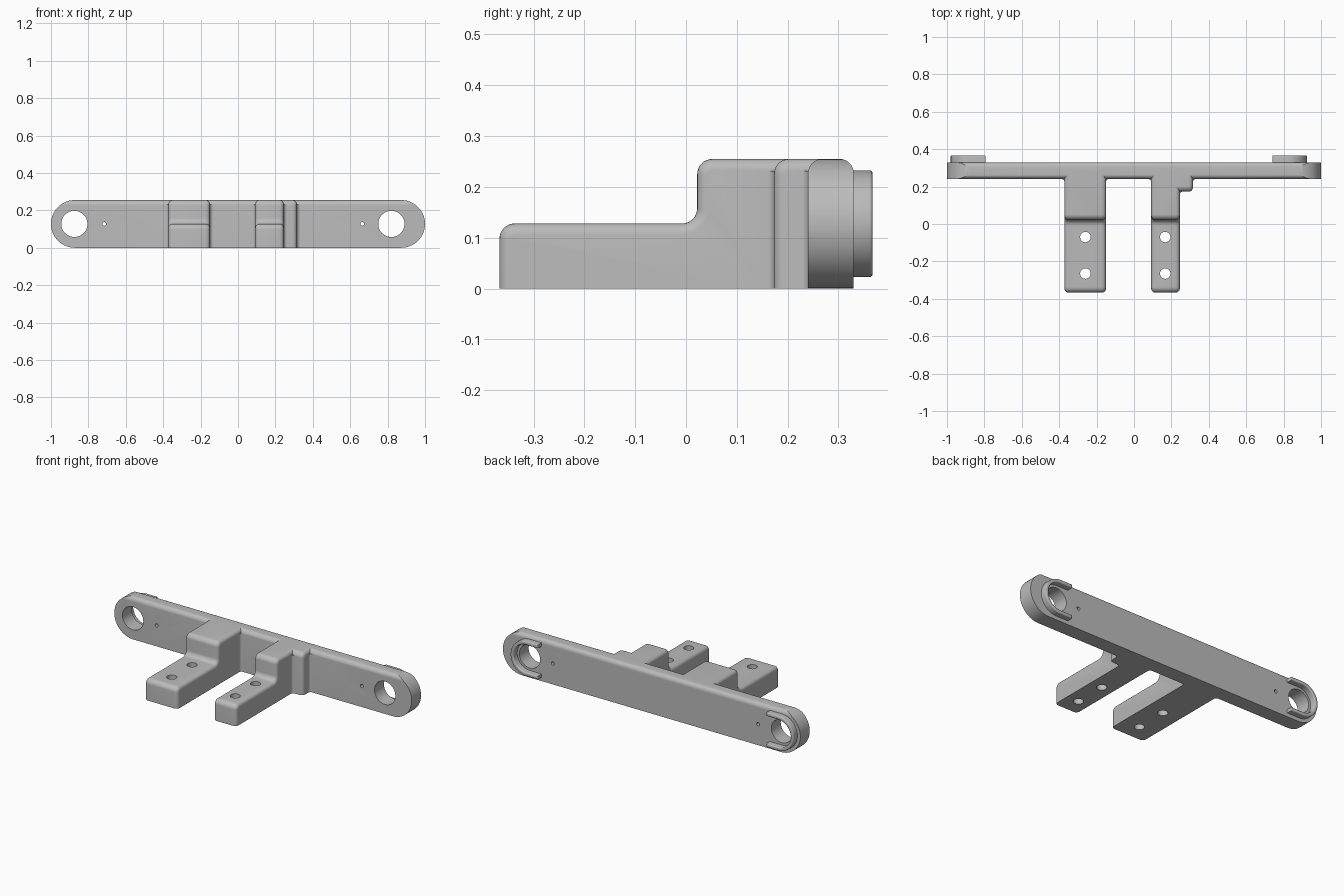
import bpy, bmesh, math
from mathutils import Vector

cube = bpy.data.objects.get("Cube")
if cube:
    bpy.data.objects.remove(cube)

grey = bpy.data.materials.new("plain grey")
grey.use_nodes = True
GREY = (0.5, 0.5, 0.5, 1)
grey.diffuse_color = GREY
grey.node_tree.nodes["Principled BSDF"].inputs["Base Color"].default_value = GREY

H = 0.255            # full height
FRONT, BACK = 0.24, 0.33   # crossbar faces
HOLES = (-0.875, 0.82)     # bore centres


def corner(p, u, v, r, n=8):
    """Arc rounding a square corner p, from direction u to direction v."""
    c = p + (u + v) * r
    return [c - v * r * math.cos(a) - u * r * math.sin(a)
            for a in (math.pi / 2 * i / n for i in range(n + 1))]


def rounded(pts, n=8):
    """Outline from (a, b, radius) corners."""
    out = []
    for i, (a, b, r) in enumerate(pts):
        p = Vector((a, b))
        u = (Vector(pts[i - 1][:2]) - p).normalized()
        v = (Vector(pts[(i + 1) % len(pts)][:2]) - p).normalized()
        for q in (corner(p, u, v, r, n) if r else [p]):
            if not out or (q - out[-1]).length > 1e-5:
                out.append(q)
    if (out[0] - out[-1]).length < 1e-5:
        out.pop()
    return out


PLACE = {"x": lambda p, t: (t, p.x, p.y),
         "y": lambda p, t: (p.x, t, p.y),
         "z": lambda p, t: (p.x, p.y, t)}


def prism(name, outline, axis, lo, hi, bevel=0, choose=None):
    """Extrude an outline along an axis and round the chosen edges."""
    bm = bmesh.new()
    ends = [[bm.verts.new(PLACE[axis](p, t)) for p in outline] for t in (lo, hi)]
    for ring in ends:
        bm.faces.new(ring)
    k = len(outline)
    for i in range(k):
        j = (i + 1) % k
        bm.faces.new((ends[0][i], ends[0][j], ends[1][j], ends[1][i]))
    bmesh.ops.recalc_face_normals(bm, faces=bm.faces)
    if bevel:
        edges = [e for e in bm.edges if choose(e)]
        bmesh.ops.bevel(bm, geom=edges, offset=bevel, segments=5,
                        profile=0.5, affect='EDGES', clamp_overlap=True)
    mesh = bpy.data.meshes.new(name)
    bm.to_mesh(mesh)
    bm.free()
    mesh.materials.append(grey)
    ob = bpy.data.objects.new(name, mesh)
    bpy.context.collection.objects.link(ob)
    return ob


def combine(target, tool, operation):
    """Apply one boolean and discard the tool."""
    mod = target.modifiers.new("cut", 'BOOLEAN')
    mod.operation, mod.solver, mod.object = operation, 'EXACT', tool
    graph = bpy.context.evaluated_depsgraph_get()
    mesh = bpy.data.meshes.new_from_object(target.evaluated_get(graph))
    target.modifiers.clear()
    target.data = mesh
    bpy.data.objects.remove(tool)


def circle(x, y, r, n=48):
    return [Vector((x + r * math.cos(2 * math.pi * i / n),
                    y + r * math.sin(2 * math.pi * i / n))) for i in range(n)]


# Crossbar: round-ended plate with softened long top edges
R = H / 2
body = prism("mounting_bracket",
             rounded([(-1, 0, R), (1, 0, R), (1, H, R), (-1, H, R)], 20),
             "y", FRONT, BACK)
section = rounded([(FRONT, -0.1, 0), (BACK, -0.1, 0), (BACK, H, 0.028), (FRONT, H, 0.028)])
combine(body, prism("bar_section", section, "x", -1.1, 1.1), 'INTERSECT')

# Stepped arms and the short side block
ROOT = 0.285


def outer_edge(e):
    """Side outline edges, leaving the underside and the root square."""
    a, b = (v.co for v in e.verts)
    flat = max(a.z, b.z) < 1e-4
    root = min(a.y, b.y) > ROOT - 1e-4
    return abs(a.x - b.x) < 1e-5 and not flat and not root


step = rounded([(-0.367, 0, 0), (ROOT, 0, 0), (ROOT, H, 0), (0.022, H, 0.03),
                (0.022, 0.128, 0.03), (-0.367, 0.128, 0.03)])
block = rounded([(0.173, 0, 0), (ROOT, 0, 0), (ROOT, H, 0), (0.173, H, 0.03)])
for name, outline, x0, x1 in (("right_arm", step, -0.372, -0.15),
                              ("left_arm", step, 0.092, 0.245),
                              ("side_block", block, 0.19, 0.315)):
    combine(body, prism(name, outline, "x", x0, x1, 0.022, outer_edge), 'UNION')

# Inside fillets where the arms meet the bar and block
for x, y, side in ((-0.372, FRONT, -1), (-0.15, FRONT, 1), (0.092, FRONT, -1),
                   (0.315, FRONT, 1), (0.245, 0.173, 1)):
    p, u, v = Vector((x, y)), Vector((side, 0)), Vector((0, -1))
    inner = p - (u + v) * 0.004
    arc = corner(p, u, v, 0.016, 5)
    outline = [inner, arc[0] - v * 0.004] + arc + [arc[-1] - u * 0.004]
    combine(body, prism("fillet", outline, "z", 0, H - 0.024), 'UNION')

# Bores and pin holes through the bar, screw holes through the arms
for x, r in ((HOLES[0], 0.07), (HOLES[1], 0.07), (-0.715, 0.01), (0.665, 0.01)):
    combine(body, prism("bore", circle(x, R, r), "y", 0.1, 0.5), 'DIFFERENCE')
for x in (-0.26, 0.167):
    for y in (-0.07, -0.265):
        combine(body, prism("screw_hole", circle(x, y, 0.028, 32), "z", -0.1, 0.4),
                'DIFFERENCE')

# Open U-shaped collars behind the bores, opening toward the middle
parts = [body]
for name, x, s in (("right_collar", HOLES[0], 1), ("left_collar", HOLES[1], -1)):
    a, b, end = 0.105, 0.084, x + 0.08 * s
    u_shape = rounded([(end, R - a, 0), (x - a * s, R - a, a), (x - a * s, R + a, a),
                       (end, R + a, 0), (end, R + b, 0), (x - b * s, R + b, b),
                       (x - b * s, R - b, b), (end, R - b, 0)], 14)
    parts.append(prism(name, u_shape, "y", BACK - 0.008, 0.367, 0.006,
                       lambda e: min(v.co.y for v in e.verts) > 0.366))

# Smooth shading with crisp edges
bpy.ops.object.select_all(action='DESELECT')
for ob in parts:
    ob.select_set(True)
bpy.context.view_layer.objects.active = body
bpy.ops.object.shade_smooth_by_angle(angle=math.radians(30))
